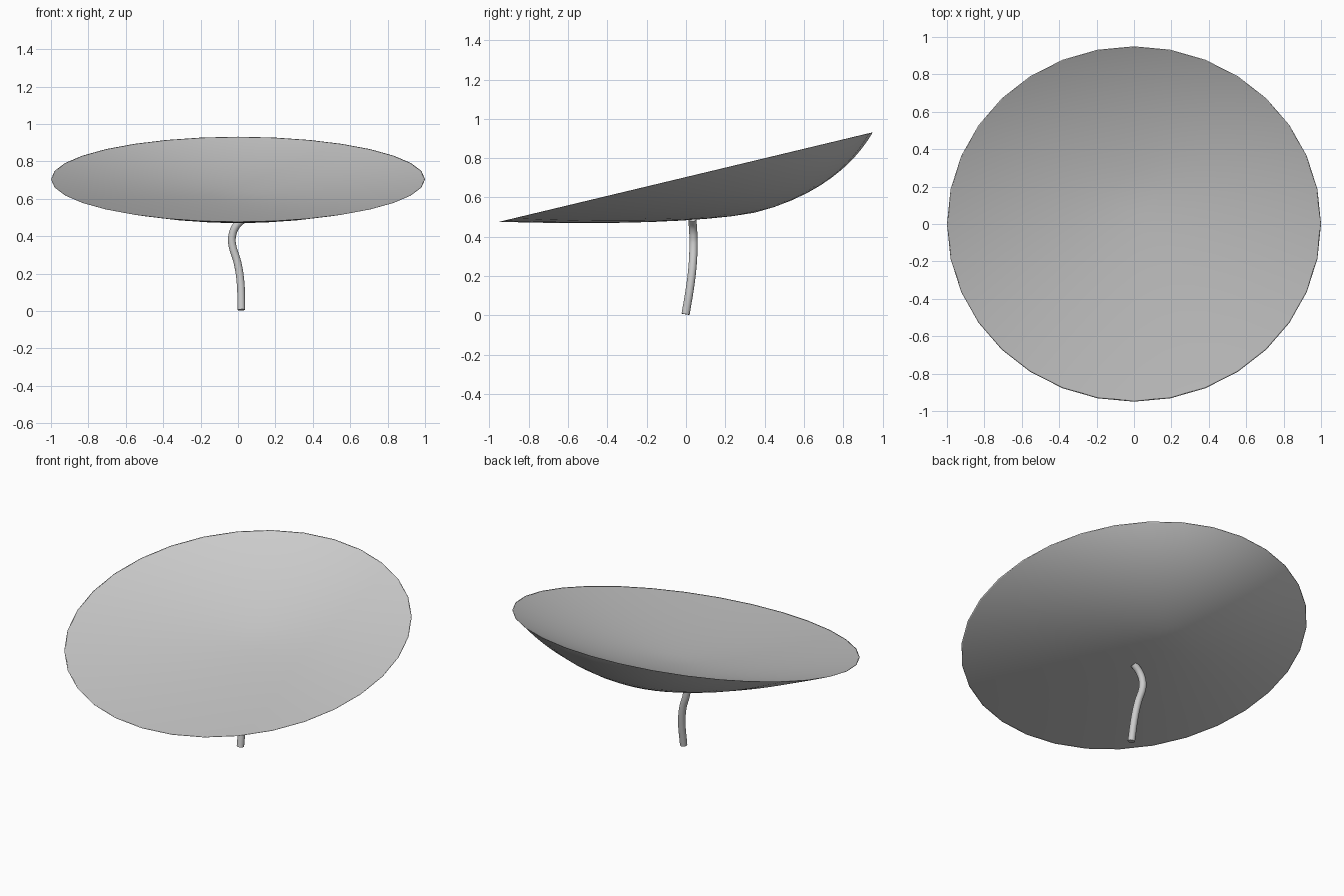
import bpy, bmesh, math

if "Cube" in bpy.data.objects:
    bpy.data.objects.remove(bpy.data.objects["Cube"])

SIDES = 32
RINGS = 14


def dish_point(r, a, depth):
    # tilted planar rim, bowl bulging towards the raised back edge
    k = 1 - r ** (1.65 + 0.15 * math.sin(a))
    y = 0.95 * r * math.sin(a) + 0.35 * k * depth
    z = 0.704 + 0.2395 * y - 0.265 * k * depth
    return (r * math.cos(a), y, z)


# Dish: deep outer skin and shallower inner skin meeting at one thin rim
bm = bmesh.new()
angles = [2 * math.pi * i / SIDES for i in range(SIDES)]
rim = [bm.verts.new(dish_point(1, a, 1)) for a in angles]
for depth, flip in ((1.0, True), (0.5, False)):
    prev = rim
    for j in range(RINGS - 1, 0, -1):
        r = math.sin(j / RINGS * math.pi / 2)  # rings crowd towards the rim
        ring = [bm.verts.new(dish_point(r, a, depth)) for a in angles]
        for i in range(SIDES):
            n = (i + 1) % SIDES
            quad = [prev[i], prev[n], ring[n], ring[i]]
            bm.faces.new(quad[::-1] if flip else quad)
        prev = ring
    centre = bm.verts.new(dish_point(0, 0, depth))
    for i in range(SIDES):
        tri = [prev[i], prev[(i + 1) % SIDES], centre]
        bm.faces.new(tri[::-1] if flip else tri)
for f in bm.faces:
    f.smooth = True
mesh = bpy.data.meshes.new("dish")
bm.to_mesh(mesh)
bm.free()
dish = bpy.data.objects.new("dish", mesh)
bpy.context.collection.objects.link(dish)

# Stem: bent round tube
path = [(0.018, -0.002, 0.006), (0.013, 0.023, 0.16), (-0.003, 0.034, 0.26),
        (-0.03, 0.038, 0.35), (-0.032, 0.038, 0.395), (-0.013, 0.035, 0.45),
        (0.028, 0.032, 0.492)]
curve = bpy.data.curves.new("stem", "CURVE")
curve.dimensions = "3D"
curve.bevel_depth = 0.021
curve.bevel_resolution = 6
curve.use_fill_caps = True
curve.resolution_u = 5
spline = curve.splines.new("BEZIER")
spline.bezier_points.add(len(path) - 1)
for p, co in zip(spline.bezier_points, path):
    p.co = co
    p.handle_left_type = p.handle_right_type = "AUTO"
stem = bpy.data.objects.new("stem", curve)
bpy.context.collection.objects.link(stem)
bpy.context.view_layer.objects.active = stem
stem.select_set(True)
bpy.ops.object.convert(target="MESH")
bpy.ops.object.shade_smooth_by_angle()
